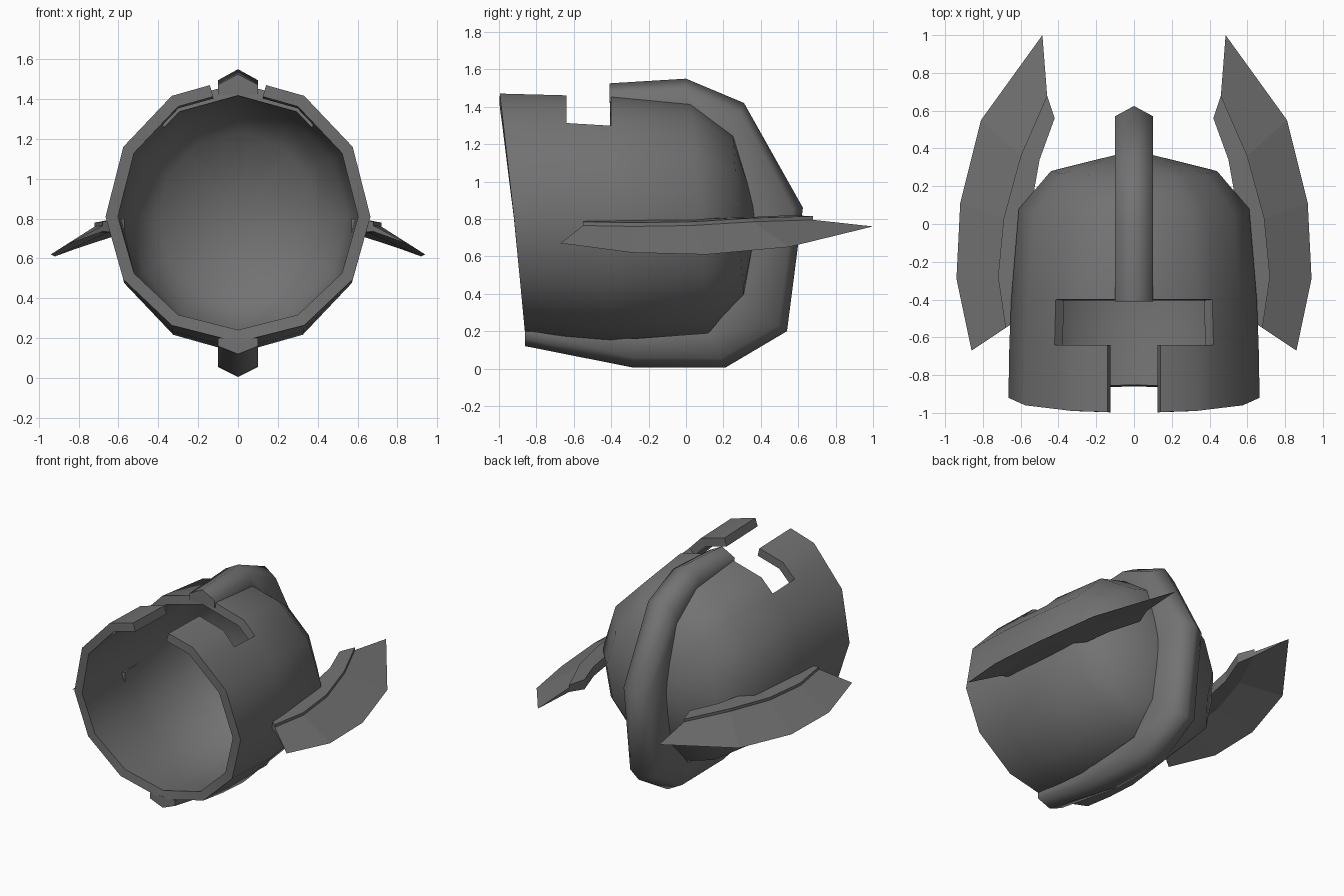
import bpy, bmesh, math
from mathutils import Vector

cube = bpy.data.objects.get("Cube")
if cube:
    bpy.data.objects.remove(cube, do_unlink=True)

steel = bpy.data.materials.new("dark_steel")
steel.use_nodes = True
steel.diffuse_color = (0.17, 0.17, 0.17, 1)
bsdf = next(n for n in steel.node_tree.nodes if n.type == 'BSDF_PRINCIPLED')
bsdf.inputs["Base Color"].default_value = steel.diffuse_color


def make_object(name, bm, smooth_angle=None, thickness=0):
    mesh = bpy.data.meshes.new(name)
    bm.to_mesh(mesh)
    bm.free()
    mesh.materials.append(steel)
    obj = bpy.data.objects.new(name, mesh)
    bpy.context.collection.objects.link(obj)
    bpy.ops.object.select_all(action='DESELECT')
    obj.select_set(True)
    bpy.context.view_layer.objects.active = obj
    if thickness:
        mod = obj.modifiers.new("thickness", 'SOLIDIFY')
        mod.thickness = thickness
        mod.offset = -1
        mod.use_even_offset = True
        bpy.ops.object.modifier_apply(modifier=mod.name)
    if smooth_angle:
        bpy.ops.object.shade_smooth_by_angle(angle=math.radians(smooth_angle))
    return obj


def loft(sections):
    """Closed solid through equal-length cross-sections."""
    bm = bmesh.new()
    rows = [[bm.verts.new(p) for p in s] for s in sections]
    n = len(rows[0])
    for a, b in zip(rows, rows[1:]):
        for i in range(n):
            j = (i + 1) % n
            bm.faces.new((a[i], a[j], b[j], b[i]))
    bm.faces.new(rows[0])
    bm.faces.new(rows[-1])
    bmesh.ops.recalc_face_normals(bm, faces=bm.faces)
    return bm


# Helmet shell: twelve-sided rings, with extra columns at the face slit edges
CENTRE_Z = 0.81
# y at top, y at side, y at bottom, half width, top z, bottom z
RINGS = [(-1.0, -0.92, -0.86, 0.665, 1.51, 0.18),
         (-0.64, -0.64, -0.64, 0.66, 1.50, 0.145),
         (-0.40, -0.40, -0.40, 0.65, 1.48, 0.125),
         (0.02, 0.08, 0.13, 0.61, 1.44, 0.18),
         (0.25, 0.28, 0.31, 0.44, 1.27, 0.37)]
HALF = [0, 0.424, 1, 1.375, 2, 3, 4, 5]
COLUMNS = HALF + [6] + [12 - u for u in reversed(HALF[1:])]


def ring_corner(ring, k):
    y_top, y_side, y_low, width, top, low = ring
    a = math.radians(30 * k)
    c = math.cos(a)
    y_end, z_end = (y_top, top) if c > 0 else (y_low, low)
    return Vector((width * math.sin(a), y_side + (y_end - y_side) * abs(c),
                   CENTRE_Z + (z_end - CENTRE_Z) * abs(c)))


def ring_point(ring, u):
    k = int(u)
    return ring_corner(ring, k).lerp(ring_corner(ring, k + 1), u - k)


bm = bmesh.new()
rows = [[bm.verts.new(ring_point(r, u)) for u in COLUMNS] for r in RINGS]
pole = bm.verts.new((0, 0.39, CENTRE_Z))
count = len(COLUMNS)
for row in range(len(rows)):
    for i in range(count):
        j = (i + 1) % count
        column = min(i, count - 1 - i)
        # Leave out the nose gap and the eye opening
        if (row == 0 and column == 0) or (row == 1 and column < 3):
            continue
        a = rows[row]
        if row + 1 < len(rows):
            b = rows[row + 1]
            bm.faces.new((a[i], a[j], b[j], b[i]))
        else:
            bm.faces.new((a[i], a[j], pole))
bmesh.ops.recalc_face_normals(bm, faces=bm.faces)
if sum(f.normal.y for f in pole.link_faces) < 0:
    bmesh.ops.reverse_faces(bm, faces=bm.faces)
make_object("helmet_shell", bm, 65, 0.06)

# Crest: ridged band running over the dome, as (y, z) paths
RIDGE = [(-0.41, 1.525), (0, 1.55), (0.31, 1.42), (0.625, 0.86),
         (0.54, 0.2), (0.21, 0.005), (-0.28, 0.005), (-0.86, 0.12)]
ROOT = [(-0.41, 1.42), (0, 1.40), (0.23, 1.23), (0.35, 0.82),
        (0.28, 0.38), (0.12, 0.19), (-0.28, 0.16), (-0.86, 0.2)]
sections = []
for (ry, rz), (by, bz) in zip(RIDGE, ROOT):
    ridge, root = Vector((0, ry, rz)), Vector((0, by, bz))
    inward = (root - ridge).normalized()
    shoulder = ridge + inward * min(0.055, (root - ridge).length * 0.5)
    side = Vector((0.1, 0, 0))
    sections.append([root - side, shoulder - side, ridge,
                     shoulder + side, root + side])
make_object("crest", loft(sections), 66)

# Wings: thin blades with a raised strip along the root, front to back
ROOT_LINE = [(0.57, -0.48, 0.80), (0.58, -0.28, 0.80), (0.56, 0.0, 0.80),
             (0.50, 0.34, 0.81), (0.42, 0.56, 0.82)]
FOLD_LINE = [(0.68, -0.55, 0.765), (0.72, -0.28, 0.76), (0.69, 0.03, 0.765),
             (0.60, 0.36, 0.785), (0.46, 0.68, 0.795)]
EDGE_LINE = [(0.86, -0.67, 0.67), (0.94, -0.29, 0.62), (0.92, 0.11, 0.61),
             (0.81, 0.55, 0.65), (0.485, 1.0, 0.76)]
for name, s in (("left_wing", 1), ("right_wing", -1)):
    sections = []
    for root, fold, edge in zip(ROOT_LINE, FOLD_LINE, EDGE_LINE):
        root, fold, edge = (Vector((s * p[0], p[1], p[2]))
                            for p in (root, fold, edge))
        up = Vector((0, 0, 0.02))
        sections.append([root, fold + up, fold, edge,
                         fold - 1.5 * up, root - 3.5 * up])
    make_object(name, loft(sections))
